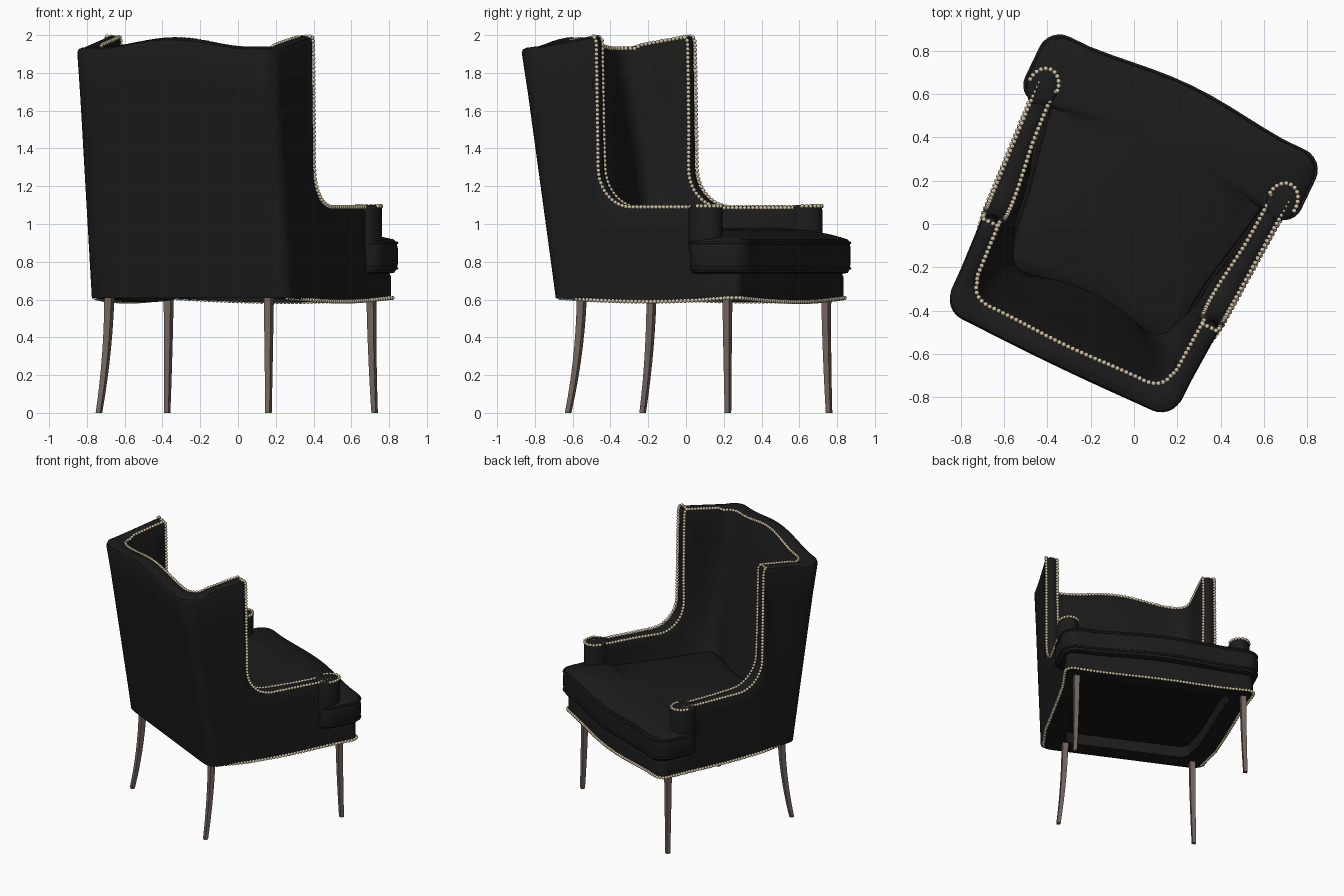
import bpy, bmesh
from math import sin, cos, pi, radians
from mathutils import Vector

if "Cube" in bpy.data.objects:
    bpy.data.objects.remove(bpy.data.objects["Cube"])

TURN = radians(-25.6)
CENTRE = (-0.036, 0.017, 0)


def material(name, colour):
    m = bpy.data.materials.new(name)
    m.use_nodes = True
    m.diffuse_color = (*colour, 1)
    bsdf = m.node_tree.nodes["Principled BSDF"]
    bsdf.inputs["Base Color"].default_value = (*colour, 1)
    bsdf.inputs["Roughness"].default_value = 0.7
    return m


FABRIC = material("black upholstery", (0.011, 0.011, 0.011))
LINING = material("underside lining", (0.007, 0.007, 0.007))
WOOD = material("grey brown wood", (0.175, 0.135, 0.115))
BRASS = material("pale brass", (0.64, 0.55, 0.37))


def finish(name, bm, *mats):
    bmesh.ops.recalc_face_normals(bm, faces=bm.faces)
    me = bpy.data.meshes.new(name)
    bm.to_mesh(me)
    bm.free()
    ob = bpy.data.objects.new(name, me)
    bpy.context.collection.objects.link(ob)
    ob.location, ob.rotation_euler.z = CENTRE, TURN
    for m in mats:
        me.materials.append(m)
    bpy.ops.object.select_all(action='DESELECT')
    ob.select_set(True)
    bpy.context.view_layer.objects.active = ob
    bpy.ops.object.shade_smooth_by_angle(angle=radians(40))
    return ob


def loft(name, rings, *mats):
    """Skin closed rings and cap both ends."""
    bm = bmesh.new()
    rows = [[bm.verts.new(p) for p in r] for r in rings]
    n = len(rows[0])
    for a, b in zip(rows, rows[1:]):
        for i in range(n):
            j = (i + 1) % n
            bm.faces.new((a[i], a[j], b[j], b[i]))
    bm.faces.new(rows[0])
    bm.faces.new(rows[-1])
    return finish(name, bm, *mats)


def flip(path):
    return [Vector((-p.x, p.y, p.z)) for p in path]


def mirrored(half):
    """Extend a half path that ends on the centre line to the other side."""
    return half + flip(reversed(half[:-1]))


def arc(cx, cy, r, a, b, n=6, ry=None):
    return [Vector((cx + r * cos(radians(a + (b - a) * i / n)),
                    cy + (ry or r) * sin(radians(a + (b - a) * i / n)), 0)) for i in range(n + 1)]


def wall(v):
    return 0.608 + 0.055 * (v + 0.25)


def hem(u, v):
    if v > 0.55:
        return 0.607 - 0.022 * max(0, cos(pi * u / 1.3))
    return 0.607 - 0.02 * max(0, sin(pi * (v + 0.5) / 1.1)) * (abs(u) > 0.5)


def bow(depth, width):
    """Serpentine front edge, from the side to the centre."""
    return [(u, depth * cos(pi * u / width / 2) ** 2) for u in (0.5, 0.4, 0.3, 0.2, 0.1, 0)]


# Shell: back, wings and arms as one wrapped wall. Columns are outer and inner rim points.
def lean_out(u, v, z):
    return Vector((u, v + 0.42 * max(0, -0.25 - v) * (2 - z) / 1.35, z))


def lean_in(u, v, z):
    """The inner face leans forward, with a padded back and wings that close in at the seat."""
    k = max(0, 2 - z) / 1.28
    pad = 0.07 * k * max(0, 1 - (u / 0.4) ** 2)
    squeeze = 0.45 * min(1, max(0, (0.15 - v) / 0.75)) * k ** 4
    return Vector((u * (1 - squeeze), v + 0.64 * max(0, -0.25 - v) * k + pad, z))


profile = [(0.4 - 0.09 * i, 1.09) for i in range(5)]
profile += [(-0.05 - 0.195 * sin(a * pi / 20), 1.30 - 0.21 * cos(a * pi / 20)) for a in range(11)]
profile += [(-0.248, 1.5), (-0.252, 1.75), (-0.256, 1.96), (-0.262, 1.985), (-0.28, 1.993)]
WING_TOP = len(profile)
profile += [(v, 1.993 + 0.164 * (v + 0.28)) for v in (-0.35, -0.45, -0.54)]
columns = [(wall(v), v, wall(v) - 0.09, v, z) for v, z in profile]
for o, i in zip(arc(0.486, -0.65, 0.1, 0, -90), arc(0.4, -0.56, 0.092, 0, -90, ry=0.08)):
    columns.append((o.x, o.y, i.x, i.y, 1.933))
for k in range(1, 9):
    s = 1 - k / 8
    columns.append((0.486 * s, -0.75, 0.4 * s, -0.64, 1.933 + 0.05 * cos(pi / 2 * s) ** 2))

R, ROWS = 0.026, 6
outer = [lean_out(c[0], c[1], c[4]) for c in columns]
inner = [lean_in(c[2], c[3], c[4]) for c in columns]
mid = [(a + b) / 2 for a, b in zip(outer, inner)]
sections, outer_line, inner_line = [], [], []
for i, (uo, vo, ui, vi, z) in enumerate(columns):
    O, I = outer[i], inner[i]
    nxt = mid[i + 1] if i + 1 < len(mid) else mid[i] + Vector((-0.05, 0, 0))
    T = (nxt - mid[max(i - 1, 0)]).normalized()
    N = (O - I).normalized()
    D = -T.cross(N).normalized()
    zt = z + D.z * R
    ring = []
    for j in range(ROWS):
        t = j / ROWS
        h = hem(uo, lean_out(uo, vo, 0.6).y)
        ring.append(lean_out(uo, vo + D.y * R * t, h + (zt - h) * t))
    ring += [O + D * R, O + (D - N) * R * 0.3, O - N * R, mid[i] - D * 0.006,
             I + N * R, I + (D + N) * R * 0.3, I + D * R]
    for j in range(ROWS):
        t = 1 - (j + 1) / ROWS
        ring.append(lean_in(ui, vi + D.y * R * t, 0.8 + (zt - 0.8) * t))
    sections.append(ring)
    outer_line.append(O - N * 0.004)
    inner_line.append(I + N * 0.006 + D * 0.004)
sections += [flip(r) for r in reversed(sections[:-1])]
loft("back_wings_and_arms", sections, FABRIC)

# Seat rail with a shaped hem and a recessed underside
half = [Vector((0, -0.53, 0)), Vector((0.25, -0.53, 0))] + arc(0.48, -0.44, 0.09, -90, 0)
half += [Vector((wall(v) - 0.003, v, 0)) for v in (-0.25, -0.1, 0.05, 0.2, 0.35)]
half += arc(0.615, 0.55, 0.055, 0, 90) + [Vector((u, 0.607 + d, 0)) for u, d in bow(0.035, 0.6)]
rail = mirrored(half)[:-1]


def ring_of(path, scale, z, mid_v=0.05):
    return [Vector((p.x * scale, mid_v + (p.y - mid_v) * scale,
                    z(p.x, p.y) if callable(z) else z)) for p in path]


seat = loft("seat_rail", [ring_of(rail, 0.95, 0.75), ring_of(rail, 0.985, 0.745),
                          ring_of(rail, 1, 0.72), ring_of(rail, 1, hem),
                          ring_of(rail, 0.79, hem), ring_of(rail, 0.79, 0.69)], FABRIC, LINING)
for f in seat.data.polygons:
    if f.normal.z < -0.9 and f.center.z > 0.65:
        f.material_index = 1

# T-shaped seat cushion with a crowned top
half = [Vector((0, -0.4, 0)), Vector((0.2, -0.42, 0)), Vector((0.43, -0.45, 0)),
        Vector((0.47, -0.1, 0)), Vector((0.53, 0.2, 0)), Vector((0.55, 0.315, 0))]
half += arc(0.625, 0.395, 0.08, -90, 0) + arc(0.61, 0.55, 0.095, 0, 90)
half += [Vector((u, 0.642 + d, 0)) for u, d in bow(0.045, 0.6)]
cushion = mirrored(half)[:-1]
layers = [(0.9, 0.735), (0.97, 0.742), (0.99, 0.76), (1, 0.79), (1, 0.87), (0.99, 0.9),
          (0.97, 0.918), (0.9, 0.929), (0.75, 0.948), (0.5, 0.968), (0.2, 0.978)]
loft("seat_cushion", [ring_of(cushion, s, z, 0.42) for s, z in layers], FABRIC)

# Piping around the cushion
for label, z in (("upper", 0.9), ("lower", 0.765)):
    cu = bpy.data.curves.new(label + "_piping", 'CURVE')
    cu.dimensions, cu.bevel_depth, cu.bevel_resolution = '3D', 0.008, 1
    sp = cu.splines.new('POLY')
    pts = ring_of(cushion, 0.992, z, 0.42)
    sp.points.add(len(pts) - 1)
    for q, p in zip(sp.points, pts):
        q.co = (*p, 1)
    sp.use_cyclic_u = True
    cu.materials.append(FABRIC)
    ob = bpy.data.objects.new(label + "_piping", cu)
    ob.location, ob.rotation_euler.z = CENTRE, TURN
    bpy.context.collection.objects.link(ob)

# Rounded arm fronts and legs, one of each per side
for side, s in (("left", 1), ("right", -1)):
    rings = []
    for k, z in ((1, 0.85), (1, 1.075), (0.96, 1.09), (0.88, 1.096), (0.5, 1.1)):
        loop = arc(0.613, 0.39, 0.074 * k, 0, 360, 24, ry=0.092 * k)[:-1]
        rings.append([Vector((p.x * s, p.y, z)) for p in loop])
    loft(side + "_arm_front", rings, FABRIC)
    for end, shift, u, v, du, dv in (("front", -0.015, 0.597, 0.507 - 0.004 * s, 0.014, 0.01),
                                     ("back", -0.035, 0.46, -0.442 + 0.016 * s, 0.03, -0.067)):
        rings = []
        for i in range(9):
            t = i / 8
            w = 0.021 - 0.008 * t
            x, y = s * (u + du * t * t) + shift, v + dv * t * t
            rings.append([Vector((x + a * w, y + b * w, 0.695 * (1 - t)))
                          for a, b in ((-1, -1), (1, -1), (1, 1), (-1, 1))])
        loft(f"{side}_{end}_leg", rings, WOOD)


# Nail-head trim: beads spaced evenly along each path
def spaced(path, step=0.0228):
    out, carry = [], 0.0
    for a, b in zip(path, path[1:]):
        length = (b - a).length
        while carry < length:
            out.append(a.lerp(b, carry / length))
            carry += step
        carry -= length
    return out


def trim(name, paths):
    bm = bmesh.new()
    for path in paths:
        for p in spaced(path):
            made = bmesh.ops.create_icosphere(bm, subdivisions=2, radius=0.0113)
            bmesh.ops.translate(bm, verts=made["verts"], vec=p)
    finish(name, bm, BRASS)


scroll = [p + Vector((0, 0, 1.095)) for p in arc(0.613, 0.39, 0.069, -10, 180, 16, ry=0.088)]
outside = outer_line[:WING_TOP] + [inner_line[WING_TOP - 1]]
trim("wing_and_arm_nail_trim", [mirrored(scroll + inner_line), outside, flip(outside)])
edge = [p for p in rail if p.y > -0.45 or abs(p.x) > 0.55]
trim("hem_nail_trim", [[Vector((p.x * 1.008, p.y * 1.008, hem(p.x, p.y) + 0.002)) for p in edge]])
